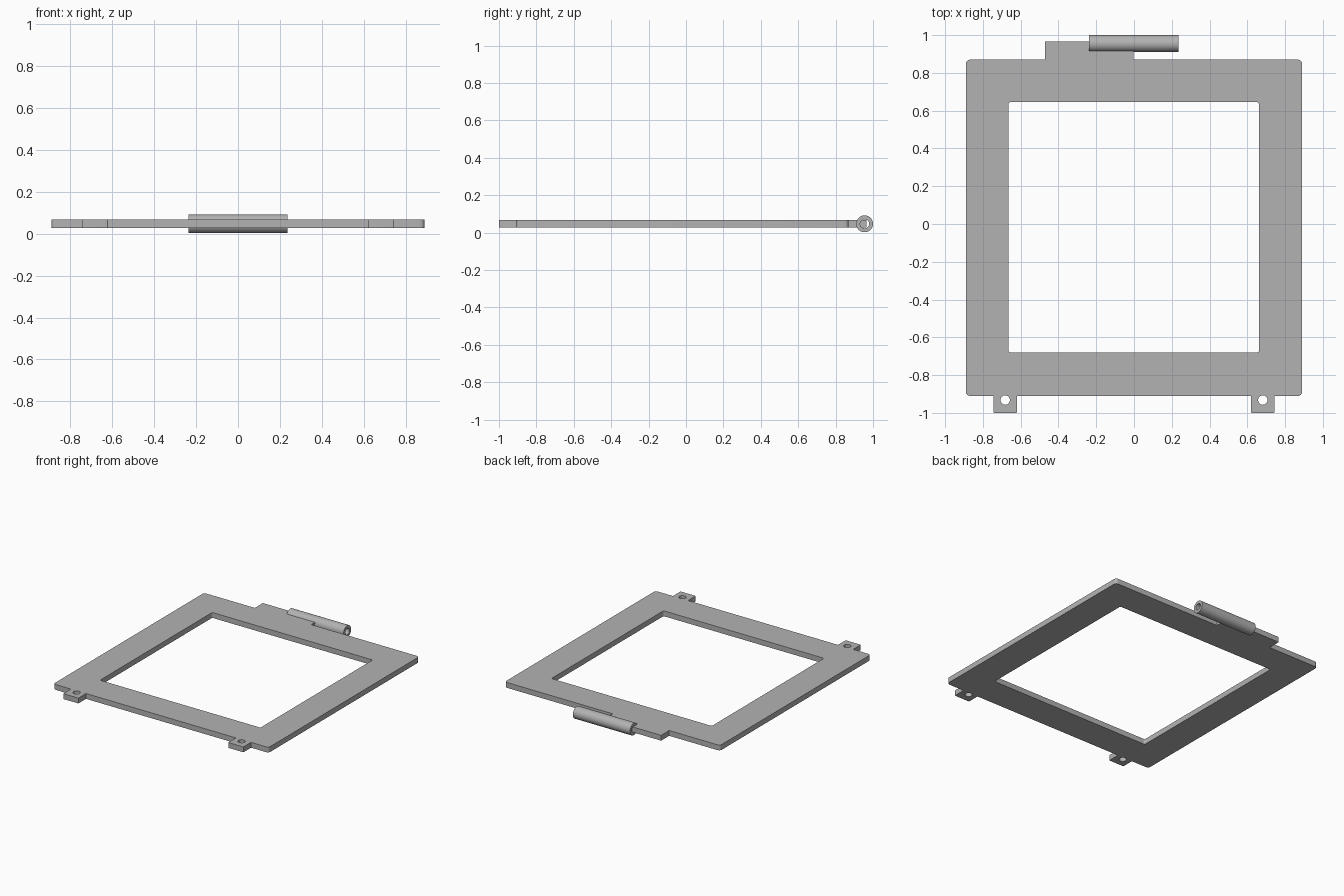
import bpy, bmesh, math

old = bpy.data.objects.get("Cube")
if old:
    bpy.data.objects.remove(old, do_unlink=True)

GREY = (0.45, 0.45, 0.45, 1)
grey = bpy.data.materials.new("plain grey")
grey.use_nodes = True
grey.diffuse_color = GREY
grey.node_tree.nodes["Principled BSDF"].inputs["Base Color"].default_value = GREY

MID_Z, THICK = 0.047, 0.04


def arc(cx, cy, r, start, sweep, steps):
    return [(cx + r * math.cos(math.radians(start + sweep * i / steps)),
             cy + r * math.sin(math.radians(start + sweep * i / steps)))
            for i in range(steps + 1)]


def corners(x0, x1, y0, y1, r):
    """Four rounded corners, counter-clockwise from lower left."""
    return [arc(x0 + r, y0 + r, r, 180, 90, 6), arc(x1 - r, y0 + r, r, 270, 90, 6),
            arc(x1 - r, y1 - r, r, 0, 90, 6), arc(x0 + r, y1 - r, r, 90, 90, 6)]


def finish(obj):
    obj.data.materials.clear()
    obj.data.materials.append(grey)
    bpy.ops.object.select_all(action='DESELECT')
    obj.select_set(True)
    bpy.context.view_layer.objects.active = obj
    bpy.ops.object.shade_smooth_by_angle(angle=math.radians(30))


def flat_plate(name, loops):
    """Filled outline with holes, extruded to the plate thickness."""
    curve = bpy.data.curves.new(name + " outline", 'CURVE')
    curve.dimensions = '2D'
    curve.fill_mode = 'BOTH'
    curve.extrude = THICK / 2
    for loop in loops:
        spline = curve.splines.new('POLY')
        spline.points.add(len(loop) - 1)
        for point, (x, y) in zip(spline.points, loop):
            point.co = (x, y, 0, 1)
        spline.use_cyclic_u = True
    temp = bpy.data.objects.new(name + " temp", curve)
    bpy.context.collection.objects.link(temp)
    bpy.context.view_layer.update()
    mesh = bpy.data.meshes.new_from_object(
        temp.evaluated_get(bpy.context.evaluated_depsgraph_get()))
    bpy.data.objects.remove(temp, do_unlink=True)
    bpy.data.curves.remove(curve)
    bm = bmesh.new()
    bm.from_mesh(mesh)
    bmesh.ops.remove_doubles(bm, verts=bm.verts, dist=0.0001)
    bmesh.ops.recalc_face_normals(bm, faces=bm.faces)
    bm.to_mesh(mesh)
    bm.free()
    mesh.name = name
    obj = bpy.data.objects.new(name, mesh)
    obj.location.z = MID_Z
    bpy.context.collection.objects.link(obj)
    finish(obj)


def tube(name, x0, x1, y, z, outer, inner, sides=48):
    bm = bmesh.new()
    profile = [(x0, outer), (x1, outer), (x1, inner), (x0, inner)]
    rings = []
    for i in range(sides):
        a = 2 * math.pi * i / sides
        rings.append([bm.verts.new((x, r * math.cos(a), r * math.sin(a)))
                      for x, r in profile])
    for i in range(sides):
        here, after = rings[i], rings[(i + 1) % sides]
        for k in range(4):
            n = (k + 1) % 4
            bm.faces.new((here[k], here[n], after[n], after[k]))
    bmesh.ops.recalc_face_normals(bm, faces=bm.faces)
    mesh = bpy.data.meshes.new(name)
    bm.to_mesh(mesh)
    bm.free()
    obj = bpy.data.objects.new(name, mesh)
    obj.location = (0, y, z)
    bpy.context.collection.objects.link(obj)
    finish(obj)


# Frame outline with two front lugs and one rear hinge leaf
FRONT, BACK = -0.91, 0.87
low_left, low_right, up_right, up_left = corners(-0.89, 0.89, FRONT, BACK, 0.022)


def lug(x0, x1):
    r = 0.006
    a, b = corners(x0, x1, -1.0, FRONT, r)[:2]
    return [(x0, FRONT)] + a + b + [(x1, FRONT)]


outline = (low_left + lug(-0.745, -0.62) + lug(0.62, 0.745) + low_right + up_right
           + [(-0.003, BACK), (-0.003, 0.965), (-0.47, 0.965), (-0.47, BACK)] + up_left)

# Square window and the screw holes in the lugs
window = sum(corners(-0.665, 0.662, -0.68, 0.645, 0.012), [])
holes = [arc(side * 0.682, -0.932, 0.025, 0, 360, 32)[:-1] for side in (-1, 1)]
flat_plate("frame", [outline, window] + holes)

# Hinge barrel
tube("hinge_barrel", -0.237, 0.235, 0.955, MID_Z, 0.045, 0.024)
